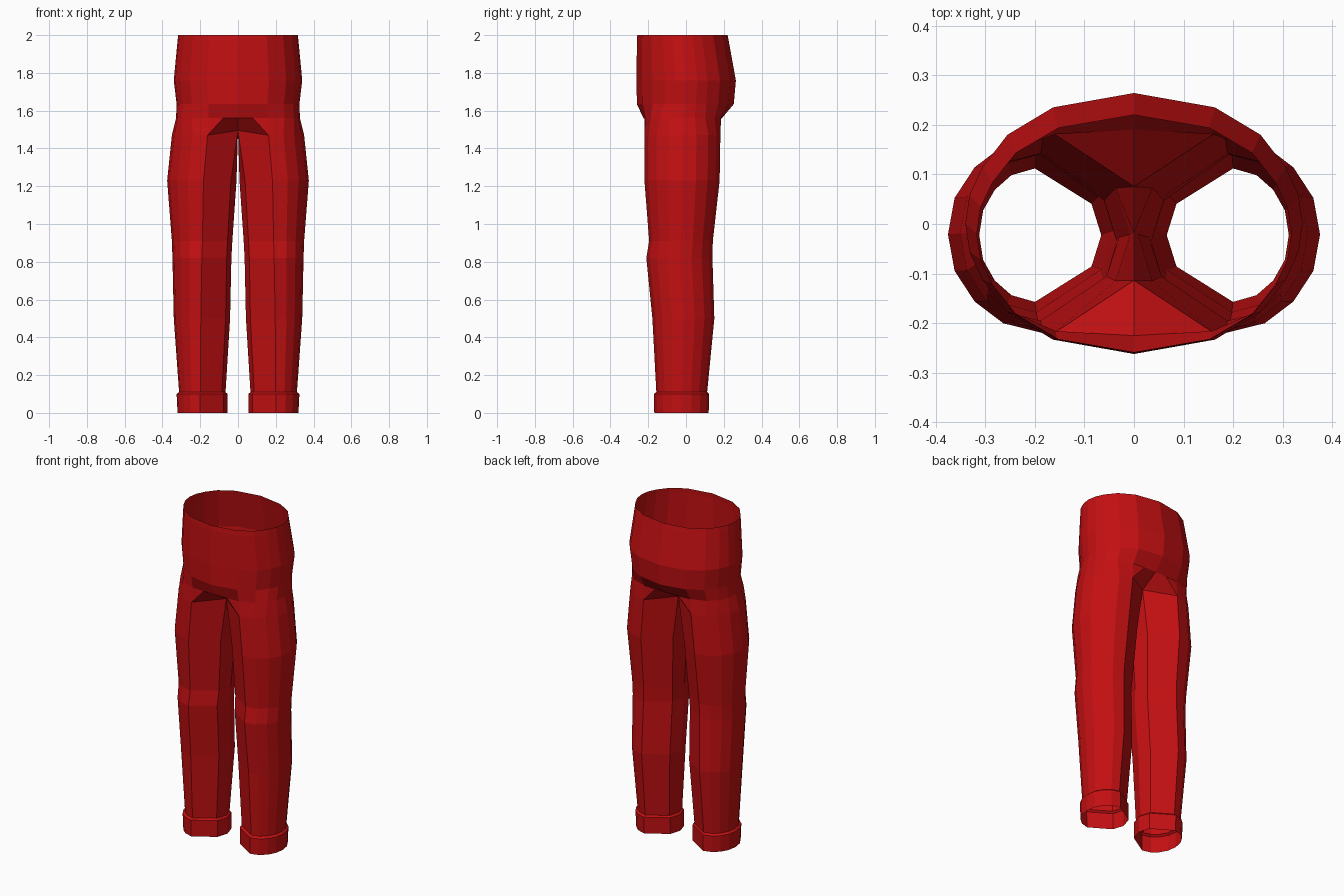
import bpy
import bmesh

cube = bpy.data.objects.get("Cube")
if cube:
    bpy.data.objects.remove(cube)

red = bpy.data.materials.new("red cloth")
red.use_nodes = True
colour = (0.55, 0.005, 0.006, 1)
red.diffuse_color = colour
red.node_tree.nodes["Principled BSDF"].inputs["Base Color"].default_value = colour

# Leg rings from cuff to crotch: height, inner x, outer x, front y, back y
LEG = [
    (0.0, 0.055, 0.32, -0.168, 0.12),
    (0.1, 0.055, 0.325, -0.17, 0.123),
    (0.11, 0.066, 0.312, -0.157, 0.112),
    (0.5, 0.042, 0.34, -0.178, 0.15),
    (0.82, 0.035, 0.347, -0.21, 0.14),
    (0.91, 0.03, 0.35, -0.195, 0.142),
    (1.23, 0.008, 0.375, -0.22, 0.178),
    (1.47, 0.0, 0.35, -0.22, 0.182),
]
# Torso rings: height, outer x, front y, back y, blend from leg shape to oval
TORSO = [
    (1.56, 0.328, -0.225, 0.19, 0.4),
    (1.635, 0.325, -0.26, 0.253, 1),
    (1.76, 0.34, -0.262, 0.264, 1),
    (1.97, 0.32, -0.26, 0.226, 1),
    (2.0, 0.317, -0.258, 0.22, 1),
]
# Outline from the crease to the side seam: across, depth
LEG_ARC = [(0, 1), (0.42, 0.9), (0.72, 0.68), (0.93, 0.37), (1, 0)]
OVAL_ARC = [(0.48, 0.89), (0.75, 0.68), (0.9, 0.43), (0.975, 0.22), (1, 0)]


def front_to_back(arc):
    """Mirror a front quarter to the back, as signed depths."""
    return [(u, -v) for u, v in arc] + list(reversed(arc))[1:]


def depth(v, front, back):
    mid = (front + back) / 2
    return mid + v * (back - front) / 2


def leg_ring(bm, z, inner, outer, front, back):
    fold = 0.55 - 0.06 * z
    top = inner == 0
    lift = 0.025 if top else 0
    corner = inner if top else inner + 0.08 * (outer - inner)
    pts = [(corner, depth(-0.47, front, back), z + lift)]
    for u, v in front_to_back(LEG_ARC):
        x = inner + (outer - inner) * (fold + (1 - fold) * u)
        pts.append((x, depth(v, front, back), z))
    pts.append((corner, depth(0.47, front, back), z + lift))
    pts.append((inner, depth(0, front, back), z + lift))
    return [bm.verts.new(p) for p in pts]


def torso_ring(bm, z, outer, front, back, blend):
    pts = [(0, front, z)]
    for (u, v), (_, w) in zip(front_to_back(OVAL_ARC), front_to_back(LEG_ARC)):
        pts.append((u * outer, depth(w + (v - w) * blend, front, back), z))
    pts.append((0, back, z))
    return [bm.verts.new(p) for p in pts]


def bridge(bm, low, high, spans):
    for i in spans:
        j = (i + 1) % len(low)
        bm.faces.new((low[i], low[j], high[j], high[i]))


bm = bmesh.new()
legs = [leg_ring(bm, *row) for row in LEG]
torso = [torso_ring(bm, *row) for row in TORSO]

# Leg with turned-up cuff, then hips and waist
for low, high in zip(legs, legs[1:]):
    bridge(bm, low, high, range(len(low)))
for low, high in zip(torso, torso[1:]):
    bridge(bm, low, high, range(len(low) - 1))

# Join the outside of the leg to the hips
crotch, hips = legs[-1], torso[0]
for i in range(1, 9):
    bm.faces.new((crotch[i], crotch[i + 1], hips[i + 1], hips[i]))

# Gussets at the front and back of the crotch
for inner, crease, centre, side in ((0, 1, 0, 1), (10, 9, 10, 9)):
    edge = bm.edges.get((hips[centre], hips[side]))
    half = bmesh.utils.edge_split(edge, hips[centre], 0.5)[1]
    bm.faces.new((crotch[inner], crotch[crease], half, hips[centre]))
    bm.faces.new((crotch[crease], hips[side], half))

bmesh.ops.recalc_face_normals(bm, faces=bm.faces)
# Make the cloth face outward at the side seam
bm.normal_update()
outermost = max(bm.faces, key=lambda f: f.calc_center_median().x)
if outermost.normal.x < 0:
    bmesh.ops.reverse_faces(bm, faces=bm.faces)

mesh = bpy.data.meshes.new("trousers")
bm.to_mesh(mesh)
bm.free()
mesh.materials.append(red)
trousers = bpy.data.objects.new("trousers", mesh)
bpy.context.collection.objects.link(trousers)

# Second leg
mirror = trousers.modifiers.new("other side", "MIRROR")
mirror.use_axis[0] = True
mirror.use_clip = True
mirror.merge_threshold = 0.001
